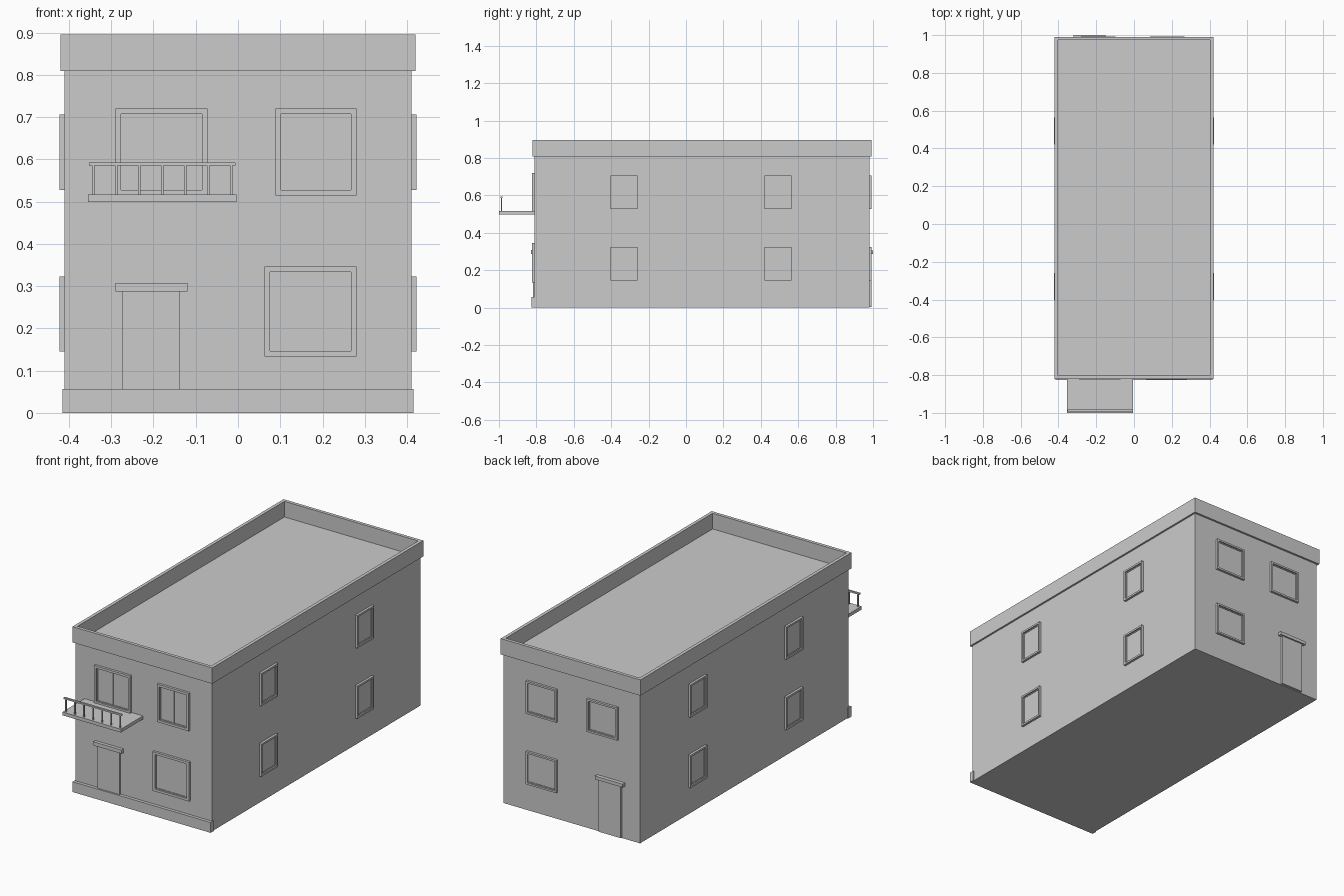
import bpy, bmesh

if "Cube" in bpy.data.objects:
    bpy.data.objects.remove(bpy.data.objects["Cube"])

W, YF, YB, H = 0.41, -0.81, 0.98, 0.81   # body half width, front, back, height

def mesh_object(name, boxes):
    """One object made of axis-aligned boxes (x0, x1, y0, y1, z0, z1)."""
    bm = bmesh.new()
    for x0, x1, y0, y1, z0, z1 in boxes:
        for v in bmesh.ops.create_cube(bm, size=1)["verts"]:
            v.co = (x1 if v.co.x > 0 else x0,
                    y1 if v.co.y > 0 else y0,
                    z1 if v.co.z > 0 else z0)
    me = bpy.data.meshes.new(name)
    bm.to_mesh(me)
    bm.free()
    ob = bpy.data.objects.new(name, me)
    bpy.context.collection.objects.link(ob)
    return ob

def on_wall(side, u0, u1, z0, z1, out):
    """Box of depth 'out' standing proud of a wall."""
    if side == "front":
        return (u0, u1, YF - out, YF + 0.002, z0, z1)
    if side == "back":
        return (u0, u1, YB - 0.002, YB + out, z0, z1)
    if side == "right":
        return (W - 0.002, W + out, u0, u1, z0, z1)
    return (-W - out, -W + 0.002, u0, u1, z0, z1)

def window(name, side, u0, u1, z0, z1, t=0.013, mullion=False):
    frame = [(u0, u1, z1 - t, z1), (u0, u1, z0, z0 + t),
             (u0, u0 + t, z0 + t, z1 - t), (u1 - t, u1, z0 + t, z1 - t)]
    mesh_object(name + "_frame", [on_wall(side, *f, 0.013) for f in frame])
    a, b, c, d = u0 + t, u1 - t, z0 + t, z1 - t
    panes = [on_wall(side, a, b, c, d, 0.003)]
    # thin sash inside the frame
    s = 0.004
    sash = [(a, b, d - s, d), (a, b, c, c + s), (a, a + s, c + s, d - s), (b - s, b, c + s, d - s)]
    if mullion:
        m = (a + b) / 2
        sash.append((m - 0.002, m + 0.002, c + s, d - s))
    panes += [on_wall(side, *r, 0.006) for r in sash]
    mesh_object(name + "_pane", panes)

# main block
mesh_object("building_body", [(-W, W, YF, YB, 0, H)])

# parapet ring around the flat roof
px, pf, pb, t, z0, z1 = 0.42, -0.821, 0.991, 0.018, 0.809, 0.895
bm = bmesh.new()
rings = []
for z, i in ((z0, 0), (z1, 0), (z1, t), (z0, t)):
    rings.append([bm.verts.new(p) for p in ((-px + i, pf + i, z), (px - i, pf + i, z),
                                            (px - i, pb - i, z), (-px + i, pb - i, z))])
for k in range(4):
    a, b = rings[k], rings[(k + 1) % 4]
    for j in range(4):
        bm.faces.new((a[j], a[(j + 1) % 4], b[(j + 1) % 4], b[j]))
bmesh.ops.recalc_face_normals(bm, faces=bm.faces)
me = bpy.data.meshes.new("parapet")
bm.to_mesh(me)
bm.free()
bpy.context.collection.objects.link(bpy.data.objects.new("parapet", me))

# front plinth
mesh_object("front_plinth", [(-0.415, 0.415, -0.827, -0.80, 0, 0.056)])

# front windows
window("front_balcony_window", "front", -0.29, -0.072, 0.514, 0.72, mullion=True)
window("front_upper_window", "front", 0.089, 0.28, 0.514, 0.72, mullion=True)
window("front_lower_window", "front", 0.063, 0.281, 0.133, 0.346, mullion=True)

# side windows, two floors on both sides
for side in ("left", "right"):
    for i, (u0, u1) in enumerate(((-0.403, -0.259), (0.421, 0.565))):
        for floor, (a, b) in (("lower", (0.145, 0.323)), ("upper", (0.528, 0.706))):
            window(f"{side}_{floor}_window_{i + 1}", side, u0, u1, a, b, 0.010)

# back windows
window("back_upper_window_1", "back", 0.085, 0.268, 0.528, 0.706, 0.010)
window("back_upper_window_2", "back", -0.28, -0.097, 0.528, 0.706, 0.010)
window("back_lower_window", "back", 0.085, 0.268, 0.145, 0.323, 0.010)

# doors with header slabs
mesh_object("front_door", [on_wall("front", -0.273, -0.138, 0.056, 0.287, 0.008)])
mesh_object("front_door_header", [on_wall("front", -0.29, -0.12, 0.287, 0.307, 0.018)])
mesh_object("back_door", [on_wall("back", -0.302, -0.17, 0.004, 0.287, 0.012)])
mesh_object("back_door_header", [on_wall("back", -0.32, -0.152, 0.287, 0.305, 0.020)])

# balcony slab, handrail and balusters
mesh_object("balcony_slab", [(-0.355, -0.004, -1.0, YF + 0.002, 0.499, 0.517)])
mesh_object("balcony_handrail", [(-0.353, -0.006, -0.992, -0.982, 0.585, 0.593)])
bars = []
for i in range(7):
    x = -0.343 + i * 0.0545
    bars.append((x - 0.003, x + 0.003, -0.99, -0.984, 0.515, 0.587))
mesh_object("balcony_balusters", bars)
